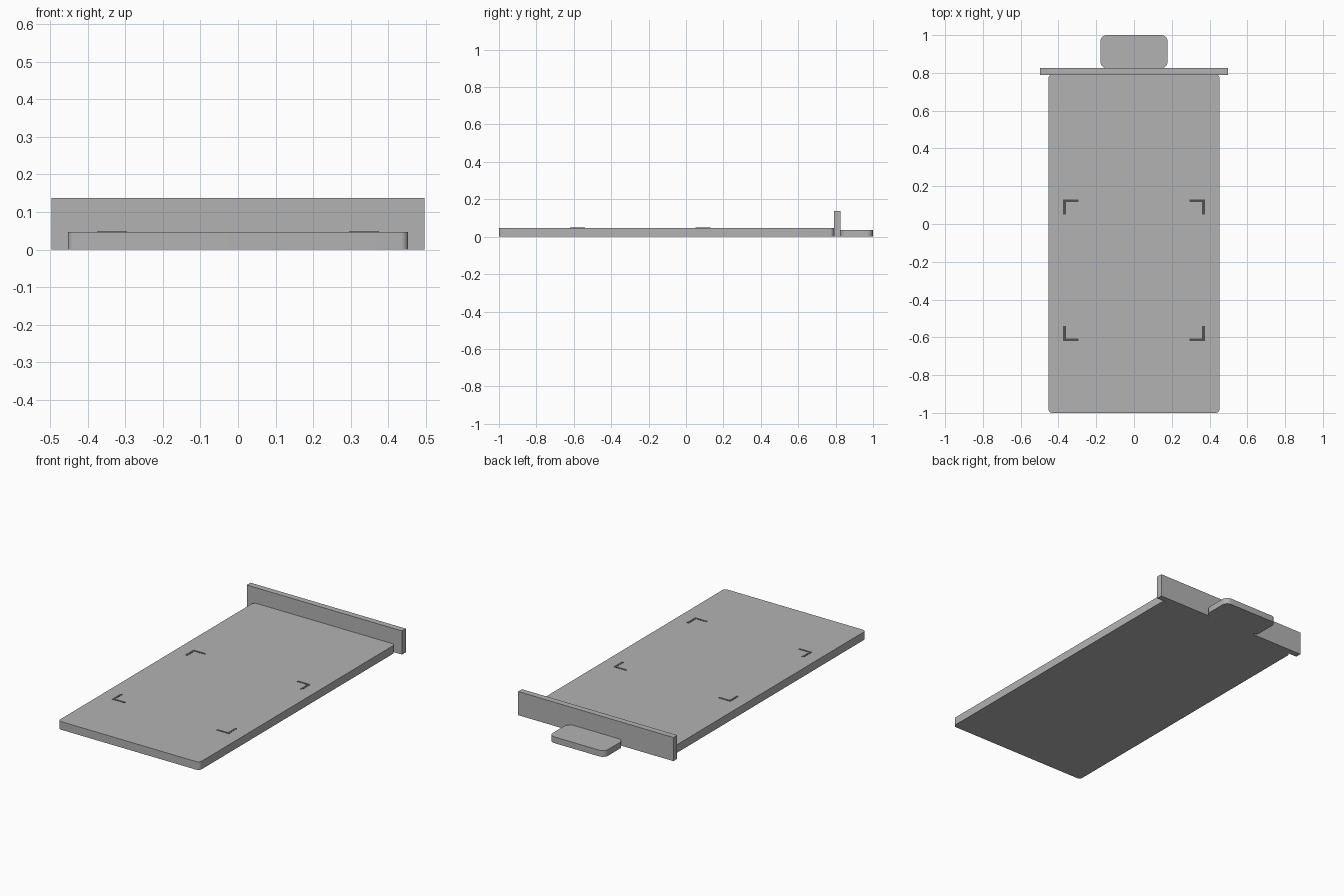
import bpy
import bmesh

if "Cube" in bpy.data.objects:
    bpy.data.objects.remove(bpy.data.objects["Cube"], do_unlink=True)


def make_material(name, value):
    mat = bpy.data.materials.new(name)
    mat.use_nodes = True
    colour = (value, value, value, 1)
    mat.diffuse_color = colour
    mat.node_tree.nodes["Principled BSDF"].inputs["Base Color"].default_value = colour
    return mat


grey = make_material("plain grey", 0.45)
dark = make_material("dark grey", 0.08)


def slab(name, low, high, mat, radius=0):
    """Box between two corners, with optional rounded upright edges."""
    bm = bmesh.new()
    bmesh.ops.create_cube(bm, size=1)
    for v in bm.verts:
        v.co = [lo + (c + 0.5) * (hi - lo) for c, lo, hi in zip(v.co, low, high)]
    if radius:
        upright = [e for e in bm.edges
                   if abs(e.verts[0].co.z - e.verts[1].co.z) > 0.001]
        bmesh.ops.bevel(bm, geom=upright, offset=radius, segments=8,
                        profile=0.5, affect='EDGES')
    mesh = bpy.data.meshes.new(name)
    bm.to_mesh(mesh)
    bm.free()
    mesh.materials.append(mat)
    obj = bpy.data.objects.new(name, mesh)
    bpy.context.collection.objects.link(obj)
    if radius:
        bpy.ops.object.select_all(action='DESELECT')
        bpy.context.view_layer.objects.active = obj
        obj.select_set(True)
        bpy.ops.object.shade_smooth_by_angle()
    return obj


# Main tray, upright end wall and pull tab
top = 0.047
slab("tray", (-0.453, -1, 0), (0.453, 0.79, top), grey, 0.02)
slab("end_wall", (-0.497, 0.79, 0), (0.497, 0.825, 0.137), grey)
slab("pull_tab", (-0.178, 0.825, 0), (0.178, 1, 0.036), grey, 0.035)

# Four L-shaped corner marks on the tray
half, centre_y, arm, width = 0.375, -0.245, 0.08, 0.014


def mark_arm(name, sx, sy, length_x, length_y):
    xs = sorted((sx * half, sx * (half - length_x)))
    ys = sorted((centre_y + sy * half, centre_y + sy * (half - length_y)))
    slab(name, (xs[0], ys[0], top - 0.001), (xs[1], ys[1], top + 0.001), dark)


for sx, side in ((-1, "right"), (1, "left")):
    for sy, end in ((-1, "front"), (1, "back")):
        mark_arm(f"{end}_{side}_mark_across", sx, sy, arm, width)
        mark_arm(f"{end}_{side}_mark_along", sx, sy, width, arm)
